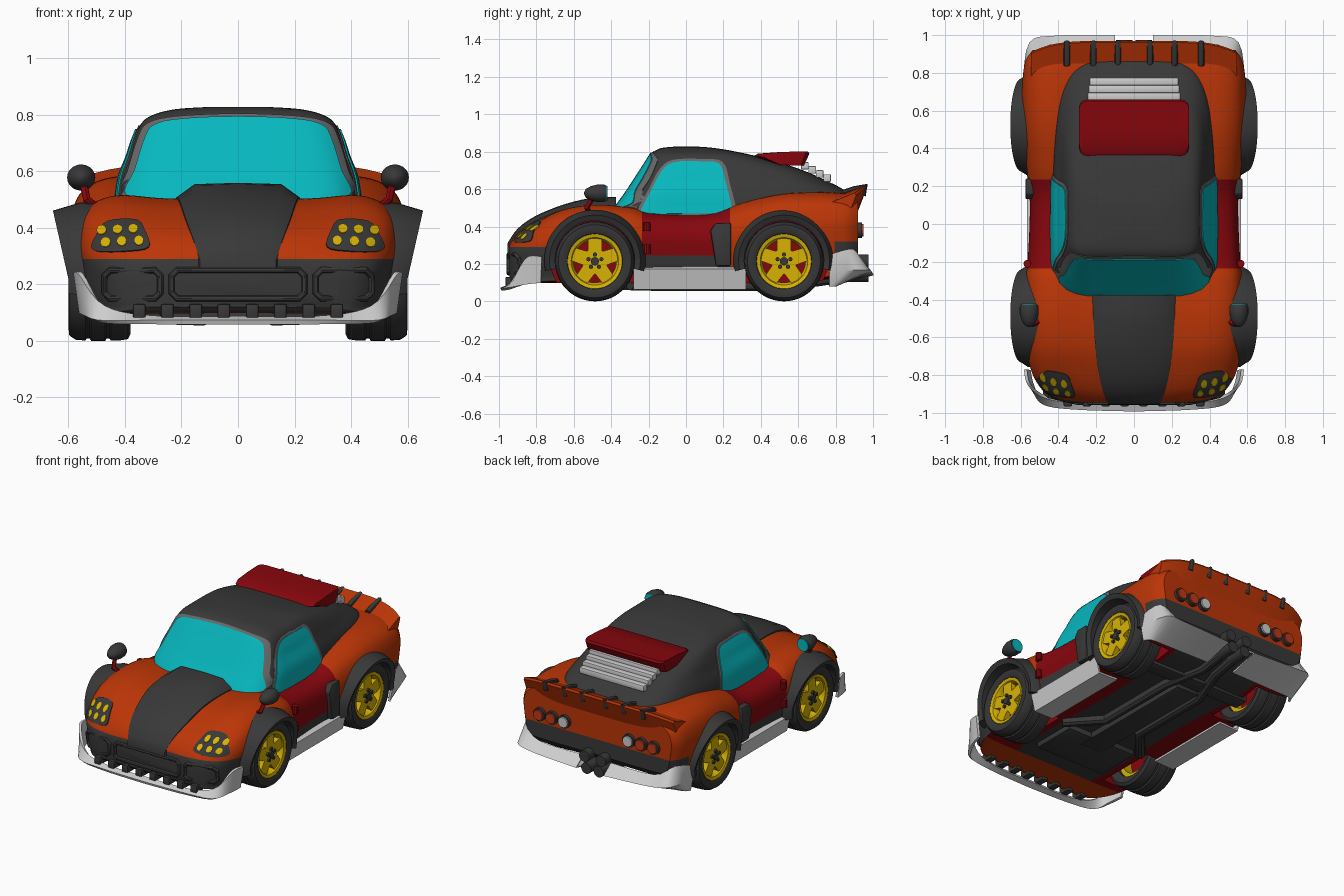
import bpy, bmesh, math
from mathutils import Vector
from mathutils.bvhtree import BVHTree

if "Cube" in bpy.data.objects:
    bpy.data.objects.remove(bpy.data.objects["Cube"])


def mat(name, r, g, b):
    m = bpy.data.materials.new(name)
    m.diffuse_color = (r, g, b, 1)
    m.use_nodes = True
    m.node_tree.nodes["Principled BSDF"].inputs["Base Color"].default_value = m.diffuse_color
    return m


ORANGE = mat("orange_paint", .5, .036, .002)
DARK = mat("dark_grey", .04, .04, .04)
RED = mat("dark_red", .24, .002, .004)
GLASS = mat("teal_glass", .002, .48, .52)
SILVER = mat("silver", .62, .62, .62)
YELLOW = mat("yellow", .68, .45, .001)
FRAME = mat("frame_grey", .14, .14, .14)
TYRE = mat("tyre_black", .036, .036, .036)
LAMP = mat("lamp_red", .5, .04, .01)


def mesh(name, verts, faces, *mats):
    bm = bmesh.new()
    vs = [bm.verts.new(v) for v in verts]
    for f in faces:
        bm.faces.new([vs[i] for i in f])
    bmesh.ops.recalc_face_normals(bm, faces=bm.faces)
    me = bpy.data.meshes.new(name)
    bm.to_mesh(me)
    bm.free()
    for m in mats:
        me.materials.append(m)
    ob = bpy.data.objects.new(name, me)
    bpy.context.collection.objects.link(ob)
    return ob


def loft(name, rows, *mats, ring=True, caps=True, wrap=False, thick=0):
    """Skin a list of equally long point rows."""
    n, k = len(rows[0]), len(rows)
    faces = [(i * n + j, i * n + (j + 1) % n, (i + 1) % k * n + (j + 1) % n, (i + 1) % k * n + j)
             for i in range(k if wrap else k - 1) for j in range(n if ring else n - 1)]
    if caps and ring and not wrap:
        faces += [tuple(range(n)), tuple(range((k - 1) * n, k * n))]
    ob = mesh(name, [p for r in rows for p in r], faces, *mats)
    if thick:
        md = ob.modifiers.new("thickness", 'SOLIDIFY')
        md.thickness, md.offset = thick, 0
    return ob


def smooth(pts, n, closed=False):
    """Catmull-Rom interpolation of points of any dimension."""
    out, k = [], len(pts)
    for i in range(k if closed else k - 1):
        q = [pts[(i + d) % k if closed else min(max(i + d, 0), k - 1)] for d in (-1, 0, 1, 2)]
        for s in range(n):
            t = s / n
            out.append(tuple(.5 * (2 * b + (c - a) * t + (2 * a - 5 * b + 4 * c - d) * t * t
                                   + (3 * b - a - 3 * c + d) * t ** 3) for a, b, c, d in zip(*q)))
    return out if closed else out + [tuple(pts[-1])]


def prism(name, prof, x0, x1, m, bevel=0):
    """Extrude a (y, z) profile along x."""
    ob = loft(name, [[(x, y, z) for y, z in prof] for x in (x0, x1)], m)
    if bevel:
        md = ob.modifiers.new("bevel", 'BEVEL')
        md.width, md.segments = bevel, 2
    return ob


def box(name, x, y, z, sx, sy, sz, m):
    return prism(name, [(y - sy / 2, z - sz / 2), (y + sy / 2, z - sz / 2),
                        (y + sy / 2, z + sz / 2), (y - sy / 2, z + sz / 2)], x - sx / 2, x + sx / 2, m, .006)


def tube(name, pts, r, m, cyclic=False):
    cu = bpy.data.curves.new(name, 'CURVE')
    cu.dimensions, cu.bevel_depth, cu.bevel_resolution, cu.use_fill_caps = '3D', r, 3, True
    sp = cu.splines.new('POLY')
    sp.points.add(len(pts) - 1)
    for p, q in zip(sp.points, pts):
        p.co = (*q, 1)
    sp.use_cyclic_u = cyclic
    cu.materials.append(m)
    ob = bpy.data.objects.new(name, cu)
    bpy.context.collection.objects.link(ob)
    return ob


def lathe(name, prof, cy, cz, side, m, n=48):
    """Spin a closed (radius, x) profile round a wheel axle."""
    return loft(name, [[(side * x, cy + r * math.cos(a), cz + r * math.sin(a)) for r, x in prof]
                       for a in (2 * math.pi * i / n for i in range(n))], m, wrap=True)


def disc(name, x, y, z, r, d, m, axis='x'):
    rot = (0, math.pi / 2, 0) if axis == 'x' else (math.pi / 2, 0, 0)
    bpy.ops.mesh.primitive_cylinder_add(vertices=24, radius=r, depth=d, location=(x, y, z), rotation=rot)
    ob = bpy.context.object
    ob.name = name
    ob.data.materials.append(m)
    return ob


def bvh(ob):
    return BVHTree.FromPolygons([v.co for v in ob.data.vertices], [p.vertices for p in ob.data.polygons])


def project(tree, axis, s, u, v, off):
    """Drop a 2D point onto a surface, seen from the side or the front."""
    o, d = (Vector((2 * s, u, v)), Vector((-s, 0, 0))) if axis == 'x' else (Vector((u, 2 * s, v)), Vector((0, -s, 0)))
    hit, nor, _, _ = tree.ray_cast(o, d)
    if hit is None:
        hit, nor, _, _ = tree.find_nearest(o + d * 1.7)
    return hit + (nor if nor.dot(d) < 0 else -nor) * off


def plate(name, pts, tree, axis, s, off, m, scale=1, n=4, rings=16):
    """Thin panel that follows a surface."""
    pts = smooth(pts, n, True)
    cu = (min(p[0] for p in pts) + max(p[0] for p in pts)) / 2
    cv = (min(p[1] for p in pts) + max(p[1] for p in pts)) / 2
    rows = [[project(tree, axis, s, cu + (u - cu) * k * scale, cv + (v - cv) * k * scale, o) for u, v in pts]
            for k, o in [(1, -.004)] + [(1 - i / rings, off) for i in range(rings)]]
    return loft(name, rows, m)


# --- Body shell: y, half width, centre height, fender height, floor
stations = [(-.945, .36, .295, .285, .12), (-.92, .43, .335, .32, .1), (-.87, .49, .38, .37, .1),
            (-.78, .54, .43, .43, .1), (-.65, .565, .48, .49, .1), (-.48, .57, .5, .515, .1),
            (-.3, .57, .49, .5, .1), (-.2, .56, .48, .475, .1), (0, .55, .47, .465, .1),
            (.15, .55, .48, .475, .1), (.3, .565, .5, .525, .1), (.5, .585, .555, .57, .1),
            (.7, .59, .575, .58, .11), (.85, .575, .575, .57, .16), (.92, .535, .565, .55, .22)]
rows = []
for y, w, zc, zf, zb in smooth(stations, 7):
    h = zf - zb
    half = smooth([(0, zc), (.45 * w, zc + .004), (.75 * w, zf), (.93 * w, zb + .9 * h), (w, zb + .7 * h),
                   (.995 * w, zb + .45 * h), (.95 * w, zb + .1 * h), (.85 * w, zb), (0, zb)], 5)
    rows.append([(x, y, z) for x, z in half] + [(-x, y, z) for x, z in half[-2:0:-1]])
body = loft("body_shell", rows, ORANGE, RED, DARK)
body_tree = bvh(body)
bm = bmesh.new()
bm.from_mesh(body.data)
for co, no in [((0, 0, z), (0, 0, 1)) for z in (.245, .29, .32)] + [((0, y, 0), (0, 1, 0)) for y in (-.235, .235)]:
    bmesh.ops.bisect_plane(bm, geom=bm.verts[:] + bm.edges[:] + bm.faces[:], plane_co=co, plane_no=no)
bm.to_mesh(body.data)
bm.free()
for p in body.data.polygons:
    x, y, z = p.center
    if p.normal.z < -.9 and z < .25:
        p.material_index = 0 if y < -.75 else 1 if abs(x) > .25 else 2   # floor
    elif y < -.7 and z < .29 or y > .8 and z < .32:
        p.material_index = 2                                             # bumpers
    elif -.235 < y < .235 and abs(x) > .3:
        p.material_index = 1 if z > .245 else 2                          # doors

# --- Wheels, arches and flares
spoke = [(.0, -.055), (.06, -.038), (.13, -.036), (.13, .036), (.06, .038), (.0, .055)]
for cy, pos in ((-.487, "front"), (.524, "rear")):
    for s in (1, -1):
        cut = disc("arch_cutter", s * .6, cy, .22, .236, .52, ORANGE)
        cut.data.materials.clear()
        for m in (ORANGE, RED, DARK):
            cut.data.materials.append(m)
        for p in cut.data.polygons:
            p.material_index = 1
        md = body.modifiers.new("arch", 'BOOLEAN')
        md.object, md.operation, md.solver = cut, 'DIFFERENCE', 'EXACT'
        bpy.context.view_layer.objects.active = body
        bpy.ops.object.modifier_apply(modifier="arch")
        bpy.data.objects.remove(cut)
        rows = []
        for i in range(33):
            a = math.radians(-12 + 204 * i / 32)
            k = max(math.sin(a), 0)
            rows.append([(s * x, cy + r * math.cos(a), .218 + r * math.sin(a)) for r, x in (
                (.272, .49), (.271, .56), (.243, .60 + .055 * k), (.213, .59 + .05 * k), (.213, .47))])
        loft(pos + "_wheel_flare", rows, DARK)
        lathe(pos + "_tyre", [(.143, .4), (.19, .38), (.208, .39), (.213, .42), (.213, .45), (.205, .455),
                              (.205, .465), (.214, .47), (.214, .52), (.205, .525), (.205, .535), (.213, .54),
                              (.21, .575), (.195, .597), (.17, .6), (.148, .59), (.143, .57)], cy, .214, s, TYRE)
        lathe(pos + "_rim", [(.114, .42), (.114, .565), (.127, .585), (.146, .59), (.146, .42)], cy, .214, s, YELLOW)
        disc(pos + "_brake_disc", s * .5, cy, .214, .122, .03, RED)
        for i in range(5):
            a = math.pi / 2 + i * 2 * math.pi / 5
            c, q = math.cos(a), math.sin(a)
            loft(pos + "_spoke", [[(s * x, cy + c * r - q * t, .214 + q * r + c * t) for r, t in spoke]
                                  for x in (.545, .578)], YELLOW)
            disc(pos + "_lug_nut", s * .578, cy + .036 * c, .214 + .036 * q, .011, .024, DARK)
        disc(pos + "_hub", s * .575, cy, .214, .022, .03, DARK)

# --- Cabin: height, half width, front y, rear y
levels = [(.45, .437, -.40, .895), (.5, .43, -.375, .885), (.58, .417, -.318, .865), (.65, .39, -.272, .74),
          (.71, .37, -.233, .6), (.77, .342, -.195, .4), (.80, .30, -.172, .27), (.82, .22, -.13, .15),
          (.828, .1, -.05, .05)]
rows = []
for z, w, f, r in smooth(levels, 5):
    ring = []
    for i in range(96):
        a = 2 * math.pi * i / 96
        c, q = math.cos(a), math.sin(a)
        e = 2 / (5 if q < 0 else 4.6)
        ring.append((w * math.copysign(abs(c) ** e, c), (r if q > 0 else f) * abs(q) ** e, z))
    rows.append(ring)
cabin = loft("cabin_roof", rows, DARK)
cab_tree = bvh(cabin)
screen = [(-.388, .51), (-.362, .6), (-.328, .71), (-.295, .76), (-.2, .782), (0, .79)]
screen += [(-x, z) for x, z in screen[-2::-1]] + [(.2, .49), (0, .485), (-.2, .49)]
plate("windscreen_frame", screen, cab_tree, 'y', -1, .004, FRAME, 1.075)
plate("windscreen", screen, cab_tree, 'y', -1, .009, GLASS)
window = [(-.242, .48), (-.18, .60), (-.125, .70), (-.06, .742), (.08, .745), (.18, .73), (.215, .62), (.245, .5),
          (.23, .473), (0, .468), (-.22, .468)]
for s in (1, -1):
    plate("side_window_frame", window, cab_tree, 'x', s, .004, FRAME, 1.1)
    plate("side_window", window, cab_tree, 'x', s, .009, GLASS)

# --- Bonnet bulge
bulge = [(-.375, .15, .22, .555, .505), (-.5, .155, .215, .55, .508), (-.65, .145, .205, .515, .492),
         (-.8, .13, .185, .455, .432), (-.9, .12, .16, .385, .365), (-.955, .11, .135, .305, .285)]
loft("bonnet_bulge", [[(-b, y, zb - .04), (-b, y, zb), (-t, y, zt), (0, y, zt + .004), (t, y, zt), (b, y, zb),
                       (b, y, zb - .04)] for y, t, b, zt, zb in smooth(bulge, 3)], DARK)

# --- Nose: grille frames, headlamps, splitter and teeth
for x0, x1 in ((-.235, .235), (.275, .47), (-.47, -.275)):
    o = [(x0 + .02, .15), (x1 - .02, .15), (x1, .17), (x1, .23), (x1 - .02, .25), (x0 + .02, .25), (x0, .23), (x0, .17)]
    tube("grille_frame", [project(body_tree, 'y', -1, u, v, .002) for u, v in o], .012, DARK, True)
for s in (1, -1):
    plate("headlamp_panel", [(s * x, z) for x, z in ((.315, .33), (.33, .39), (.36, .425), (.46, .42), (.5, .37),
                                                    (.515, .33), (.49, .315), (.4, .315))],
          body_tree, 'y', -1, .006, DARK, rings=6)
    for x, z in ((.37, .392), (.425, .39), (.48, .388), (.35, .35), (.41, .348), (.465, .345)):
        plate("headlamp_bulb", [(s * x + .016 * math.cos(i * math.pi / 4), z + .016 * math.sin(i * math.pi / 4))
                                for i in range(8)], body_tree, 'y', -1, .009, YELLOW, n=2, rings=2)
    low = [(0, -.99, .066), (.3, -.98, .066), (.48, -.95, .068), (.535, -.86, .09), (.555, -.775, .1)]
    top = [(0, -.95, .08), (.3, -.945, .082), (.47, -.915, .12), (.555, -.85, .235), (.575, -.77, .24)]
    loft("front_splitter", [[(s * x, y, z) for x, y, z in smooth(r, 5)] for r in (low, top)], SILVER,
         ring=False, thick=.016)
    for x in (.05, .15, .25, .35):
        box("splitter_tooth", s * x, -.925, .105, .045, .08, .05, DARK)

    # --- Sides: skirt, intake, hinges, mirror
    loft("side_skirt", [[(s * x, y, z) for y in (-.28, .32)] for x, z in ((.4, .075), (.535, .07), (.56, .17), (.53, .18))],
         SILVER, ring=False, thick=.014)
    prism("side_intake", [(.13, .38), (.16, .42), (.24, .42), (.24, .19), (.16, .19)], s * .53, s * .575, DARK, .008)
    for z in (.28, .4):
        tube("door_hinge", [(s * .565, -.21, z - .025), (s * .565, -.21, z + .025)], .02, RED)
    tube("mirror_stalk", [(s * .51, -.52, .48), (s * .535, -.53, .50), (s * .55, -.49, .57)], .014, RED)
    pod = [(-.545, .006), (-.535, .025), (-.51, .04), (-.475, .05), (-.44, .05), (-.425, .044)]
    loft("mirror_pod", [[(s * .555 + r * math.cos(i * math.pi / 10), y, .578 + r * .93 * math.sin(i * math.pi / 10))
                         for i in range(20)] for y, r in pod], DARK)
    disc("mirror_glass", s * .555, -.424, .578, .04, .008, GLASS, 'y')

    # --- Rear: bumper blades, lamps, exhaust tips
    blade = [[(.1, .92, .19), (.42, .925, .2), (.54, .89, .275), (.575, .76, .245)],
             [(.1, .995, .14), (.42, .99, .155), (.55, .955, .17), (.58, .765, .16)],
             [(.1, .8, .095), (.4, .8, .09), (.53, .8, .085), (.565, .765, .08)]]
    loft("rear_bumper_blade", [[(s * x, y, z) for x, y, z in smooth(r, 4)] for r in blade], SILVER,
         ring=False, thick=.014)
    for x, m in ((.235, SILVER), (.325, LAMP), (.415, LAMP)):
        disc("rear_lamp_ring", s * x, .925, .38, .042, .03, DARK, 'y')
        disc("rear_lamp", s * x, .932, .38, .033, .036, m, 'y')
    for x, z in ((.045, .14), (.06, .215)):
        disc("exhaust_tip", s * x, .91, z, .036, .13, DARK, 'y')
    tube("exhaust_pipe", [(s * .3, -.3, .09), (s * .13, -.1, .085), (s * .13, .45, .085), (s * .05, .7, .11),
                          (s * .045, .9, .14)], .032, DARK)
    for x in (.085, .215, .355):
        tube("tail_rib", [(s * x, .84, .58), (s * x, .9, .6), (s * x, .96, .617), (s * x, .945, .565)], .017, DARK)

# --- Ducktail, with the rear panel under it
rows = []
for i in range(25):
    x = -.545 + 1.09 * i / 24
    k = abs(x) / .545
    rows.append([(x, y - .06 * k ** 5, z - .045 * k ** 5) for y, z in (
        (.76, .545), (.86, .584), (.962, .625), (.97, .613), (.915, .47), (.82, .45))])
loft("ducktail", rows, ORANGE)

# --- Roof wing with rounded ends, louvres, underbody
wing = [(.36, .775), (.385, .79), (.5, .798), (.65, .802), (.66, .79), (.63, .725), (.5, .73)]
loft("roof_wing", [[(x, .52 + (y - .52) * k, z) for y, z in wing] for x, k in (
    (-.29, .72), (-.285, .86), (-.27, .96), (-.245, 1), (.245, 1), (.27, .96), (.285, .86), (.29, .72))], RED)
for i in range(4):
    box("rear_louvre", 0, .635 + .04 * i, .725 - .022 * i, .5 - .01 * i, .041, .04, SILVER)
box("underbody_spine", 0, .05, .085, .16, .9, .05, DARK)
box("front_pan", 0, -.45, .085, .5, .3, .04, DARK)
box("rear_axle_case", 0, .55, .12, .75, .1, .08, DARK)

# --- Bake curves and modifiers, smooth the soft surfaces
bpy.ops.object.select_all(action='SELECT')
bpy.context.view_layer.objects.active = body
bpy.ops.object.convert(target='MESH')
bpy.ops.object.shade_smooth_by_angle(angle=math.radians(35))
